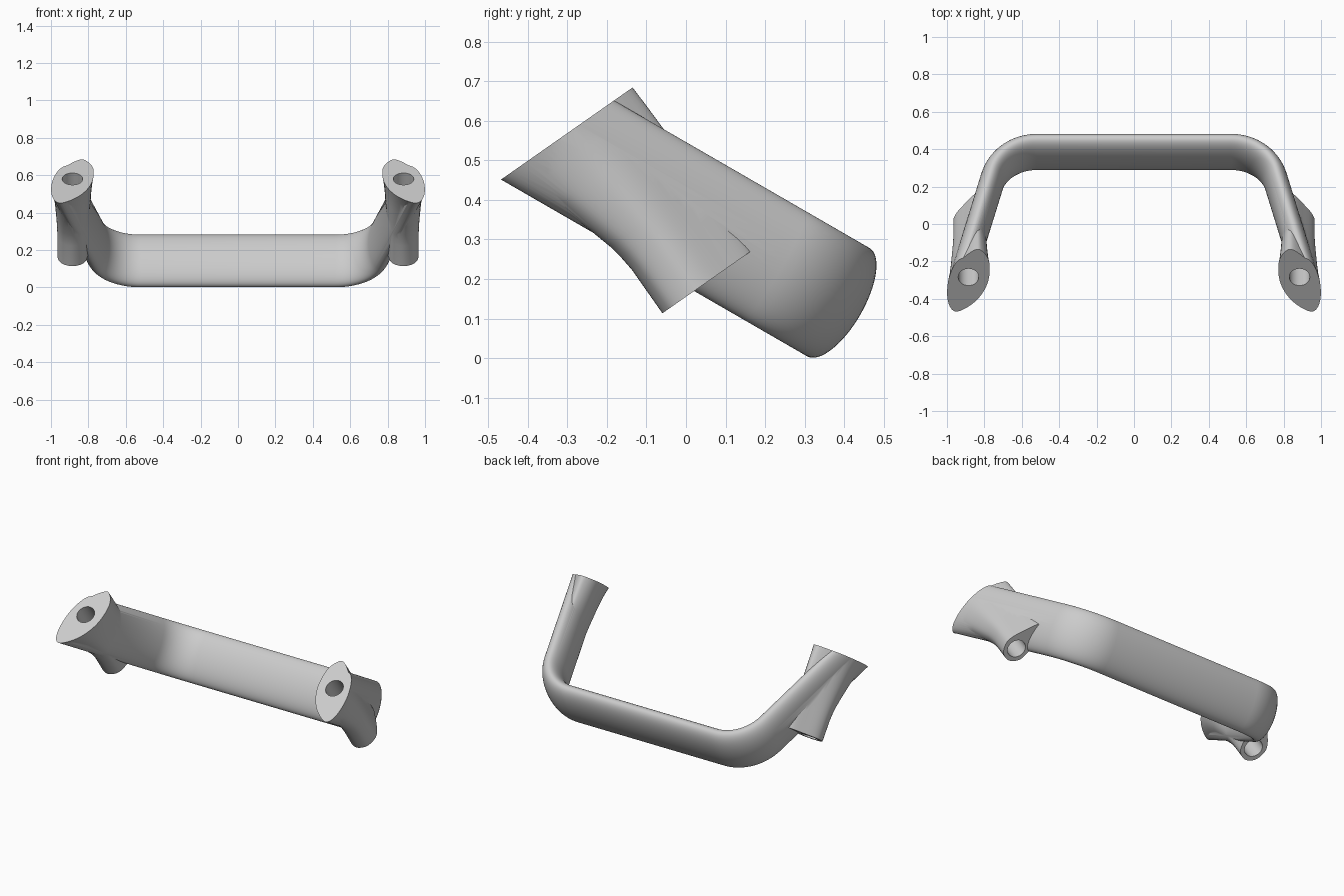
import bpy, bmesh, math
from mathutils import Vector, Matrix

if "Cube" in bpy.data.objects:
    bpy.data.objects.remove(bpy.data.objects["Cube"], do_unlink=True)

grey = bpy.data.materials.new("plain_grey")
grey.use_nodes = True
grey.diffuse_color = (0.6, 0.6, 0.6, 1)
grey.node_tree.nodes["Principled BSDF"].inputs["Base Color"].default_value = (0.6, 0.6, 0.6, 1)

# Handle plane (leg direction and its normal) and mounting axis frame
TILT, MOUNT = math.radians(30), math.radians(35)
LEG = Vector((0, -math.cos(TILT), math.sin(TILT)))
UP = Vector((0, math.sin(TILT), math.cos(TILT)))
AXIS = Vector((0, -math.sin(MOUNT), math.cos(MOUNT)))
SLOPE = Vector((0, math.cos(MOUNT), math.sin(MOUNT)))
X = Vector((1, 0, 0))
FACE, FOOT = 0.638, 0.127
HOLE_X, HOLE_G, HOLE_R = 0.885, 0.1, 0.055


def finish(name, bm):
    bmesh.ops.recalc_face_normals(bm, faces=bm.faces[:])
    mesh = bpy.data.meshes.new(name)
    bm.to_mesh(mesh)
    bm.free()
    mesh.materials.append(grey)
    obj = bpy.data.objects.new(name, mesh)
    bpy.context.collection.objects.link(obj)
    return obj


def loft(name, rings):
    bm = bmesh.new()
    rows = [[bm.verts.new(p) for p in ring] for ring in rings]
    count = len(rows[0])
    for low, high in zip(rows, rows[1:]):
        for i in range(count):
            j = (i + 1) % count
            bm.faces.new((low[i], low[j], high[j], high[i]))
    bm.faces.new(rows[0][::-1])
    bm.faces.new(rows[-1])
    return finish(name, bm)


def smooth_loop(points, steps=6):
    """Closed Catmull-Rom loop through the points."""
    pts = [Vector(p) for p in points]
    n, out = len(pts), []
    for i in range(n):
        a, b, c, d = (pts[(i + k) % n] for k in (-1, 0, 1, 2))
        for s in range(steps):
            t = s / steps
            out.append(0.5 * (2 * b + (c - a) * t + (2 * a - 5 * b + 4 * c - d) * t ** 2
                              + (3 * b - a - 3 * c + d) * t ** 3))
    return out


def boolean(target, tool, operation):
    mod = target.modifiers.new(operation.lower(), "BOOLEAN")
    mod.operation, mod.solver, mod.object = operation, "EXACT", tool
    tool.hide_render = True
    bpy.context.view_layer.objects.active = target
    bpy.ops.object.modifier_apply(modifier=mod.name)
    bpy.data.objects.remove(tool, do_unlink=True)


# Oval grip with two bends and splayed legs, as one sweep
BEND_X, BEND_R, BAR_T, TURN = 0.52, 0.248, -0.263, math.radians(75)
half = []
for i in range(17):
    a = TURN * i / 16
    half.append((BEND_X + BEND_R * math.sin(a), BAR_T + BEND_R * (1 - math.cos(a)), a))
x, t, a = half[-1]
half.append((x + 1.05 * math.cos(a), t + 1.05 * math.sin(a), a))
path = [(-x, t, -a) for x, t, a in reversed(half)] + half
rings = []
for x, t, a in path:
    centre = X * x + LEG * t + UP * 0.315
    side = X * math.sin(a) - LEG * math.cos(a)
    rings.append([centre + side * 0.064 * math.cos(v) + UP * 0.158 * math.sin(v)
                  for v in (math.tau * k / 64 for k in range(64))])
handle = loft("pull_handle", rings)

# Mount outlines: teardrop foot below, wider flange at the mounting face
foot = smooth_loop([(.885, .016), (.942, .042), (.965, .1), (.955, .15), (.91, .215),
                    (.85, .285), (.815, .272), (.795, .2), (.805, .1), (.828, .042)])
flange = smooth_loop([(.944, -.125), (.985, -.08), (.997, .02), (.985, .11), (.935, .2),
                      (.85, .278), (.805, .262), (.773, .19), (.783, .06), (.845, -.055)])
blend = [(FOOT, 0), (.26, 0), (.3, .03), (.34, .08), (.4, .2),
         (.5, .42), (.58, .68), (FACE, 1), (.67, 1.1)]
for sign in (1, -1):
    sections = []
    for h, w in blend:
        outline = [p.lerp(q, w) for p, q in zip(foot, flange)]
        sections.append([X * sign * p.x + SLOPE * p.y + AXIS * h for p in outline])
    boolean(handle, loft("mount_boss", sections), "UNION")

# Trim both ends flat at the mounting face
frame = Matrix((X, SLOPE, AXIS)).transposed().to_4x4()
bm = bmesh.new()
bmesh.ops.create_cube(bm, size=2, matrix=Matrix.Translation(AXIS * (FACE + 1)) @ frame
                      @ Matrix.Diagonal((2, 1, 1, 1)))
boolean(handle, finish("face_trimmer", bm), "DIFFERENCE")

# Drill the bolt holes
for sign in (1, -1):
    bm = bmesh.new()
    spot = X * sign * HOLE_X + SLOPE * HOLE_G + AXIS * (FACE + FOOT) / 2
    bmesh.ops.create_cone(bm, cap_ends=True, segments=48, radius1=HOLE_R, radius2=HOLE_R,
                          depth=0.8, matrix=Matrix.Translation(spot) @ frame)
    boolean(handle, finish("bolt_drill", bm), "DIFFERENCE")

bpy.ops.object.select_all(action="DESELECT")
handle.select_set(True)
bpy.context.view_layer.objects.active = handle
bpy.ops.object.shade_smooth_by_angle(angle=math.radians(30))
